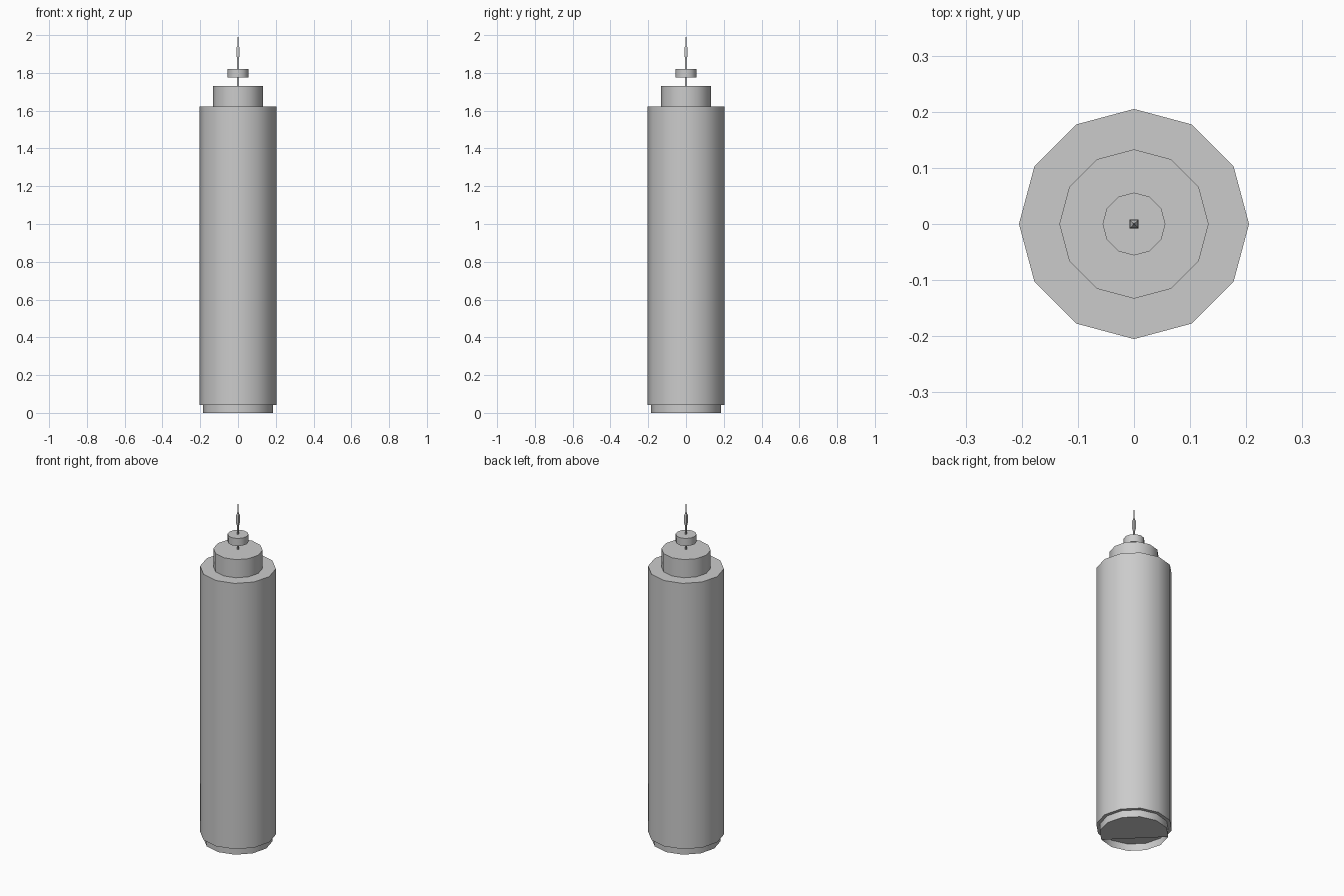
import bpy, bmesh, math

if "Cube" in bpy.data.objects:
    bpy.data.objects.remove(bpy.data.objects["Cube"])


def lathe(name, profile, sides, offset=0.0, smooth=True, bottom=True):
    """Stack polygon rings from (radius, height) pairs and cap the ends."""
    bm = bmesh.new()
    rings = []
    for r, z in profile:
        angles = [offset + math.tau * k / sides for k in range(sides)]
        rings.append([bm.verts.new((r * math.cos(a), r * math.sin(a), z)) for a in angles])
    for low, high in zip(rings, rings[1:]):
        for k in range(sides):
            n = (k + 1) % sides
            bm.faces.new((low[k], low[n], high[n], high[k]))
    if bottom:
        bm.faces.new(list(reversed(rings[0])))
    bm.faces.new(rings[-1])
    mesh = bpy.data.meshes.new(name)
    bm.to_mesh(mesh)
    bm.free()
    obj = bpy.data.objects.new(name, mesh)
    bpy.context.collection.objects.link(obj)
    if smooth:
        bpy.ops.object.select_all(action='DESELECT')
        obj.select_set(True)
        bpy.context.view_layer.objects.active = obj
        bpy.ops.object.shade_smooth_by_angle(angle=math.radians(40))
    return obj


# Recessed ground floor; its underside is only partly closed
base = lathe("recessed_base", [(0.186, 0.0), (0.186, 0.042)], 12, bottom=False)
bm = bmesh.new()
bm.from_mesh(base.data)
bm.verts.ensure_lookup_table()
order = [10, 11, 0, 1, 2, 3, 4, 5]
bm.faces.new([bm.verts[i] for i in reversed(order)])
bm.to_mesh(base.data)
bm.free()

# Main cylindrical tower and upper tier
lathe("tower_body", [(0.205, 0.042), (0.205, 1.622)], 12)
lathe("upper_tier", [(0.133, 1.622), (0.133, 1.73)], 12)

# Floating disc carried by the mast
lathe("mast_disc", [(0.056, 1.775), (0.056, 1.82)], 12)

# Square mast with a thicker section and a pointed tip
s = math.sqrt(2)
mast = [(0.004, 1.725), (0.004, 1.87), (0.008, 1.89), (0.007, 1.935),
        (0.003, 1.945), (0.001, 2.0)]
lathe("antenna_mast", [(r * s, z) for r, z in mast], 4, math.pi / 4, smooth=False)
